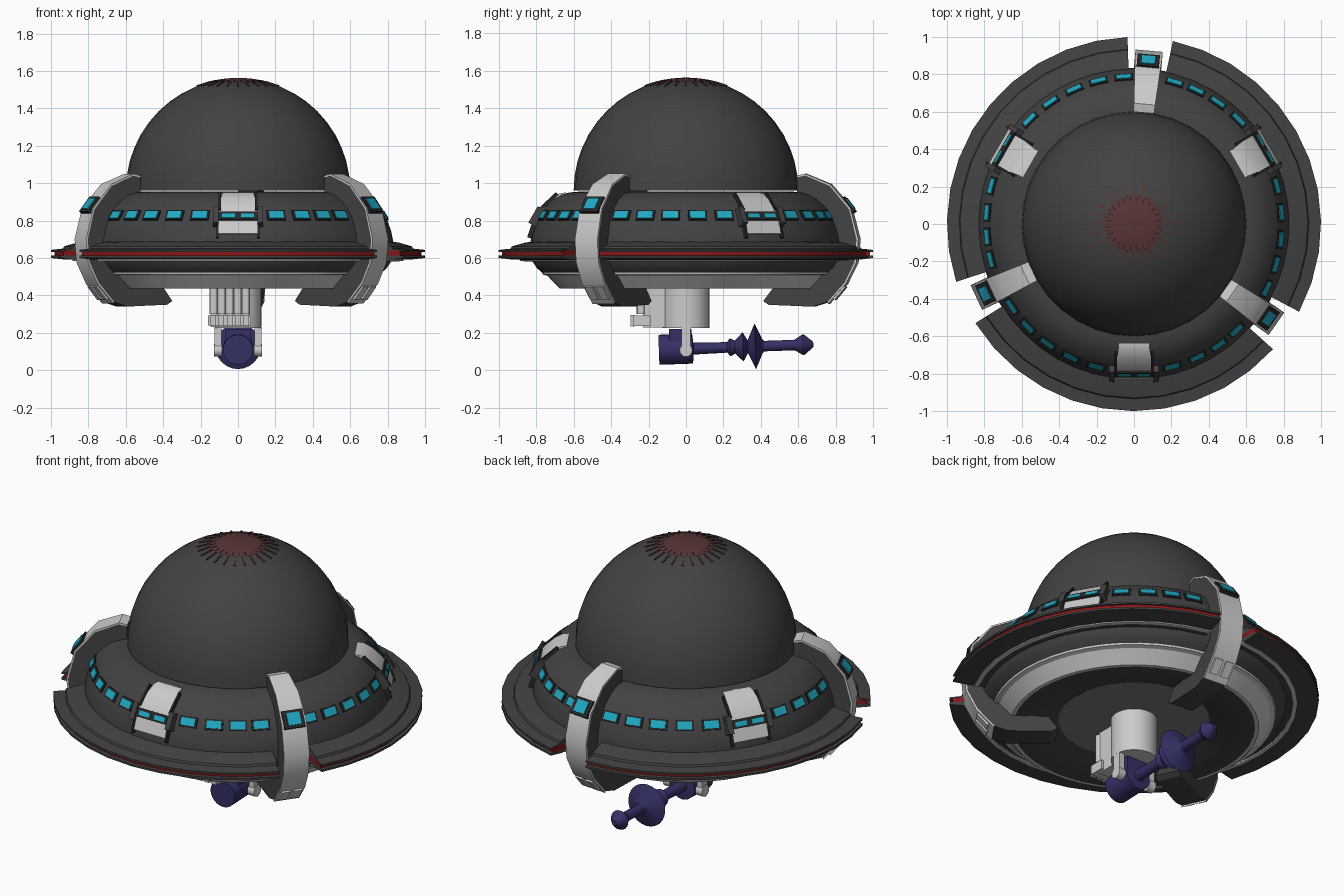
import bpy, bmesh
from math import radians, sin, cos, pi
from mathutils import Matrix, Vector

if "Cube" in bpy.data.objects:
    bpy.data.objects.remove(bpy.data.objects["Cube"])


def material(name, rgb):
    m = bpy.data.materials.new(name)
    m.diffuse_color = (*rgb, 1)
    m.use_nodes = True
    m.node_tree.nodes["Principled BSDF"].inputs["Base Color"].default_value = m.diffuse_color
    return m


DARK = material("dark_hull", (.055, .055, .055))
BLACK = material("black_trim", (.02, .02, .02))
MID = material("mid_grey", (.2, .2, .2))
LIGHT = material("light_grey", (.6, .6, .6))
CYAN = material("cyan_glass", (.015, .4, .55))
RED = material("red_strip", (.25, .008, .008))
BROWN = material("cap_red", (.1, .035, .035))
NAVY = material("navy_gun", (.035, .03, .13))


def finish(bm, name, mat, matrix=Matrix()):
    bmesh.ops.remove_doubles(bm, verts=bm.verts, dist=1e-5)
    bmesh.ops.recalc_face_normals(bm, faces=bm.faces)
    bm.transform(matrix)
    me = bpy.data.meshes.new(name)
    bm.to_mesh(me)
    bm.free()
    me.materials.append(mat)
    ob = bpy.data.objects.new(name, me)
    bpy.context.collection.objects.link(ob)
    return ob


def lathe(name, prof, mat, segs=36, a0=0, a1=360, loop=False, matrix=Matrix()):
    """Spin an (r, z) profile around z; a partial turn of a closed profile gets end caps."""
    bm = bmesh.new()
    rows = []
    for i in range(segs + 1):
        a = radians(a0 + (a1 - a0) * i / segs)
        rows.append([bm.verts.new((r * cos(a), r * sin(a), z)) for r, z in prof])
    n = len(prof)
    for p, q in zip(rows, rows[1:]):
        for j in range(n if loop else n - 1):
            k = (j + 1) % n
            bm.faces.new((p[j], q[j], q[k], p[k]))
    if loop and a1 - a0 < 360:
        bm.faces.new(rows[0])
        bm.faces.new(rows[-1])
    return finish(bm, name, mat, matrix)


def prism(name, pts, mat, angle):
    """Extrude an (r, z, half width) outline sideways and turn it to an angle."""
    bm = bmesh.new()
    a = [bm.verts.new((r, -w, z)) for r, z, w in pts]
    b = [bm.verts.new((r, w, z)) for r, z, w in pts]
    bm.faces.new(a)
    bm.faces.new(b)
    for i in range(len(pts)):
        j = (i + 1) % len(pts)
        bm.faces.new((a[i], a[j], b[j], b[i]))
    return finish(bm, name, mat, Matrix.Rotation(radians(angle), 4, 'Z'))


def box(name, size, mat, matrix):
    bm = bmesh.new()
    bmesh.ops.create_cube(bm, size=1)
    bmesh.ops.scale(bm, vec=size, verts=bm.verts)
    return finish(bm, name, mat, matrix)


def around(angle, r, z, lean=0, side=0):
    """Frame at (r, z) with x pointing outward, leaning up by some degrees."""
    return (Matrix.Rotation(radians(angle), 4, 'Z') @ Matrix.Translation((r, side, z))
            @ Matrix.Rotation(radians(-lean), 4, 'Y'))


def cylinder(name, r, z0, z1, mat, x=0, y=0, segs=24):
    return lathe(name, [(0, z0), (r, z0), (r, z1), (0, z1)], mat, segs,
                 matrix=Matrix.Translation((x, y, 0)))


# Dome and its red cap
def dome_point(r, off=0):
    return ((.6 + off) ** 2 - r * r) ** .5 + .96


lathe("dome", [(.6 * cos(i * pi / 24), .96 + .6 * sin(i * pi / 24)) for i in range(13)], DARK)
lathe("dome_cap", [(r, dome_point(r, .003)) for r in (.155, .12, .08, .04, 0)], BROWN, 24)
for i in range(24):
    box("cap_spike", (.008, .009, .075), BROWN, around(i * 15, .185, dome_point(.185), 72))
    box("cap_slot", (.006, .006, .03), BLACK, around(i * 15 + 7.5, .135, dome_point(.135, .001), 77))

# Saucer hull, under ring and belly
lathe("hull", [(.56, .955), (.62, .95), (.67, .937), (.71, .913), (.76, .868), (.795, .81),
               (.82, .74), (.835, .66), (.825, .59), (.795, .545), (.76, .515)], DARK, 48)
lathe("under_ring", [(.77, .53), (.765, .512), (.74, .505), (.675, .437), (.655, .437)], LIGHT, 48)
lathe("belly_bowl", [(.655, .437), (.60, .437), (.53, .448), (.47, .465), (.41, .48)], DARK, 48)
lathe("belly_disc", [(.41, .48), (0, .48)], MID)

ARMS = (85, 205, 325)
PODS = (270, 30, 150)

for a in ARMS:
    # Rim segment between two arms
    span = dict(segs=11, a0=a + 7, a1=a + 113, loop=True)
    lathe("rim_upper", [(.81, .69), (.86, .682), (.93, .662), (.935, .65), (1.0, .643), (1.0, .632),
                        (.97, .64), (.81, .64)], DARK, **span)
    lathe("rim_red_strip", [(.82, .645), (.982, .638), (.982, .614), (.82, .612)], RED, **span)
    lathe("rim_lower", [(.81, .615), (.97, .616), (1.0, .612), (1.0, .6), (.93, .592), (.81, .588)],
          DARK, **span)
    lathe("rim_under_strip", [(.86, .6), (.885, .6), (.885, .584), (.86, .582)], LIGHT, **span)

    # Curved clamp arm: dark core with a light outer plate
    outer = [(.60, 1.03), (.645, 1.04), (.775, .985), (.88, .86), (.92, .70), (.91, .58),
             (.857, .47), (.765, .365)]
    inner = [(.685, .34), (.45, .35), (.42, .37), (.47, .437), (.68, .45), (.78, .55), (.82, .65),
             (.79, .8), (.71, .9), (.60, .945)]

    def half(r, z):
        return .07 if z < .75 else .052 + .06 * (r - .6)

    prism("arm_core", [(r, z, half(r, z)) for r, z in outer + inner], DARK, a)
    plate = [(r, z, half(r, z) + .003) for r, z in outer]
    centre = Vector((.70, .68))
    back = []
    for r, z, w in reversed(plate):
        v = Vector((r, z)) + (Vector((r, z)) - centre).normalized() * .01
        back.append((v.x, v.y, w))
    prism("arm_plate", plate + back, LIGHT, a)
    box("arm_window_frame", (.02, .12, .1), BLACK, around(a, .872, .882, 38))
    box("arm_window", (.02, .075, .07), CYAN, around(a, .877, .886, 38))
    for s in (-.035, .035):
        box("arm_clamp", (.03, .05, .09), LIGHT, around(a, .82, .42, -40, s))

for p in PODS:
    # Light hatch between dark brackets, with two small windows
    w = .105
    prism("hatch_top", [(.64, .95, .08), (.675, .945, .085), (.72, .915, .092), (.775, .865, w),
                        (.795, .83, w), (.76, .82, w), (.64, .92, .08)], LIGHT, p)
    prism("hatch_bottom", [(.81, .80, w), (.835, .73, w), (.80, .725, w), (.77, .80, w)], LIGHT, p)
    box("hatch_frame", (.04, .22, .05), BLACK, around(p, .79, .817, 28))
    for s in (-1, 1):
        box("hatch_window", (.02, .07, .025), CYAN, around(p, .803, .822, 28, s * .05))
        box("hatch_bracket", (.05, .03, .1), DARK, around(p, .795, .82, 30, s * .118))
        box("hatch_rail", (.02, .012, .13), BLACK, around(p, .735, .9, 47, s * .098))
        box("hatch_rail_low", (.025, .012, .1), BLACK, around(p, .82, .755, 18, s * .11))
    # Row of hull windows either side
    for d in (-56, -46, -36, -25.5, -15, 15, 25.5, 35, 44):
        box("window_frame", (.012, .1, .06), BLACK, around(p + d, .784, .827, 31))
        box("window", (.012, .08, .042), CYAN, around(p + d, .788, .829, 31))

# Turret column with ribbed front housing
cylinder("turret_column", .125, .225, .49, LIGHT, segs=32)
box("turret_housing", (.2, .14, .255), LIGHT, Matrix.Translation((-.045, -.16, .3575)))
for i in range(5):
    cylinder("housing_rib", .023, .3, .47, LIGHT, -.13 + i * .043, -.24, 12)
box("housing_band", (.23, .09, .055), LIGHT, Matrix.Translation((-.045, -.235, .265)))
for i in range(5):
    box("band_tooth", (.03, .02, .06), LIGHT, Matrix.Translation((-.135 + i * .045, -.285, .265)))

# Fork holding the gun
for s in (-1, 1):
    box("fork_tine", (.035, .05, .14), LIGHT, Matrix.Translation((s * .107, 0, .17)))
    lathe("fork_pivot", [(0, -.022), (.034, -.022), (.034, .022), (0, .022)], LIGHT, 16,
          matrix=Matrix.Translation((s * .107, 0, .107)) @ Matrix.Rotation(pi / 2, 4, 'Y'))

# Gun turned around the y axis, pointing back and slightly up
gun = Matrix.Translation((0, 0, .115)) @ Matrix.Rotation(radians(-88), 4, 'X')
box("gun_mount", (.14, .12, .11), NAVY, Matrix.Translation((0, -.03, .165)))
lathe("gun_barrel", [(0, -.145), (.08, -.145), (.08, .035), (.032, .04), (.028, .22), (.048, .235),
                     (.035, .262), (.078, .305), (.034, .33), (.122, .37), (.034, .41), (.028, .42),
                     (.028, .58), (.056, .625), (.052, .635), (.014, .68), (0, .68)], NAVY, 24,
      matrix=gun)

# Smooth shading with sharp edges kept
for ob in bpy.context.scene.objects:
    ob.select_set(True)
    bpy.context.view_layer.objects.active = ob
bpy.ops.object.shade_smooth_by_angle(angle=radians(30))
